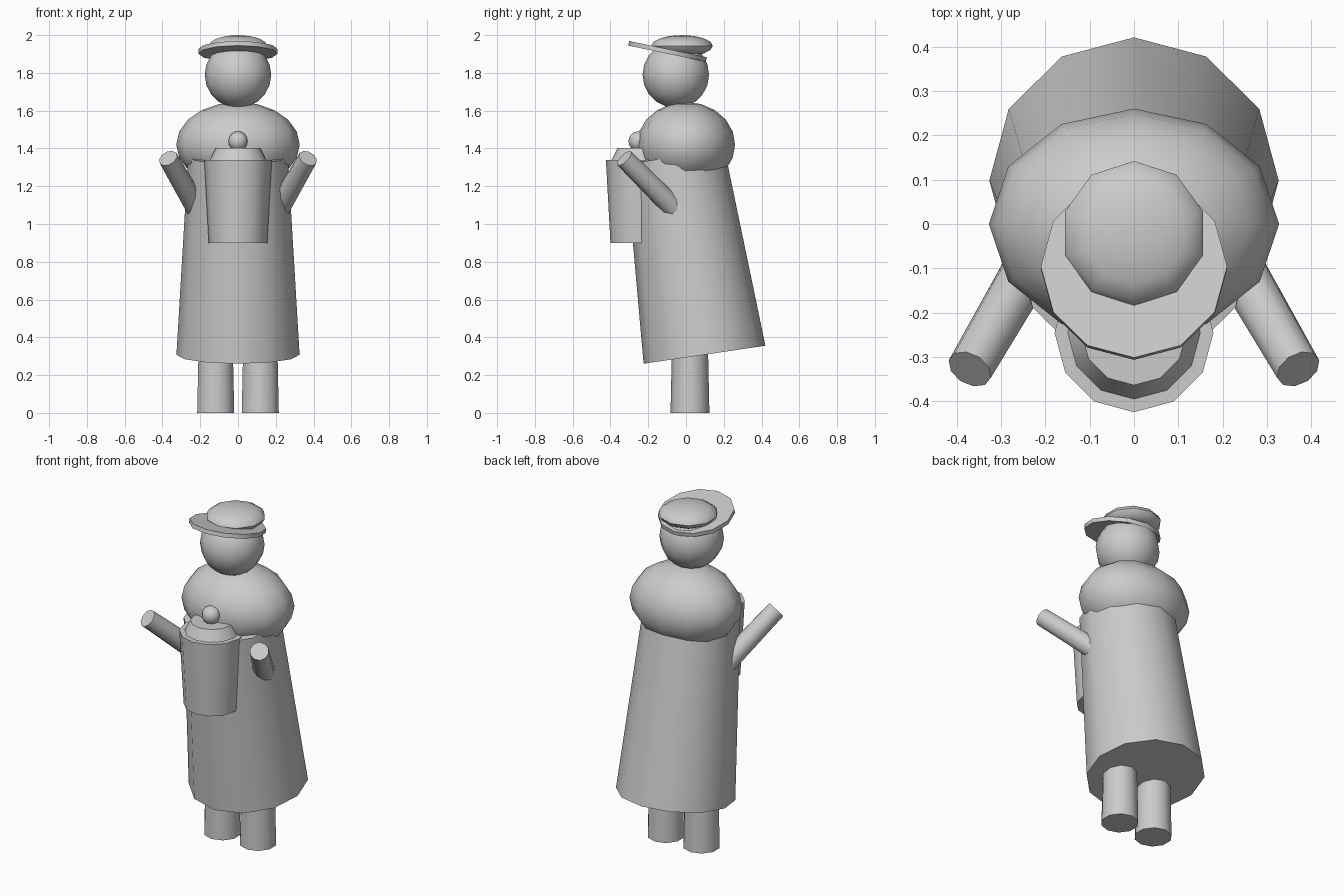
import bpy
from math import radians
from mathutils import Vector

if "Cube" in bpy.data.objects:
    bpy.data.objects.remove(bpy.data.objects["Cube"])


def finish(name):
    ob = bpy.context.object
    ob.name = name
    bpy.ops.object.shade_smooth_by_angle(angle=radians(42))
    return ob


def cone(name, a, b, r1, r2, sides=12):
    """Tapered cylinder from point a to point b."""
    a, b = Vector(a), Vector(b)
    d = b - a
    rot = Vector((0, 0, 1)).rotation_difference(d).to_euler()
    bpy.ops.mesh.primitive_cone_add(vertices=sides, radius1=r1, radius2=r2,
                                    depth=d.length, location=(a + b) / 2, rotation=rot)
    return finish(name)


def ball(name, loc, size, segs=12, rings=10):
    """Ellipsoid with half-sizes size."""
    bpy.ops.mesh.primitive_uv_sphere_add(segments=segs, ring_count=rings, radius=1, location=loc)
    bpy.context.object.scale = size
    bpy.ops.object.transform_apply(location=False, rotation=False, scale=True)
    return finish(name)


# Leaning coat and shoulders
cone("coat", (0, 0.098, 0.308), (0, -0.057, 1.356), 0.326, 0.264)
ball("shoulders", (0, 0, 1.42), (0.327, 0.26, 0.226))

# Head and cap
ball("head", (0, -0.054, 1.79), (0.176, 0.176, 0.176))
cone("cap_brim", (0, -0.1005, 1.902), (0, -0.0955, 1.926), 0.21, 0.21)
ball("cap_crown", (0, -0.021, 1.943), (0.163, 0.163, 0.057), 10, 8)

# Legs and raised arms, mirrored left and right
for side, s in (("left", 1), ("right", -1)):
    cone(side + "_leg", (s * 0.118, 0.021, 0), (s * 0.118, 0.021, 0.5), 0.103, 0.092, 10)
    cone(side + "_arm", (s * 0.18, 0.0, 1.02), (s * 0.37, -0.327, 1.348), 0.06, 0.052, 10)

# Pot held in front, with lid and knob
cone("pot", (0, -0.245, 0.9), (0, -0.245, 1.34), 0.155, 0.179)
cone("pot_lid", (0, -0.245, 1.335), (0, -0.245, 1.402), 0.152, 0.118)
ball("lid_knob", (0, -0.252, 1.438), (0.053, 0.053, 0.053), 10, 8)
